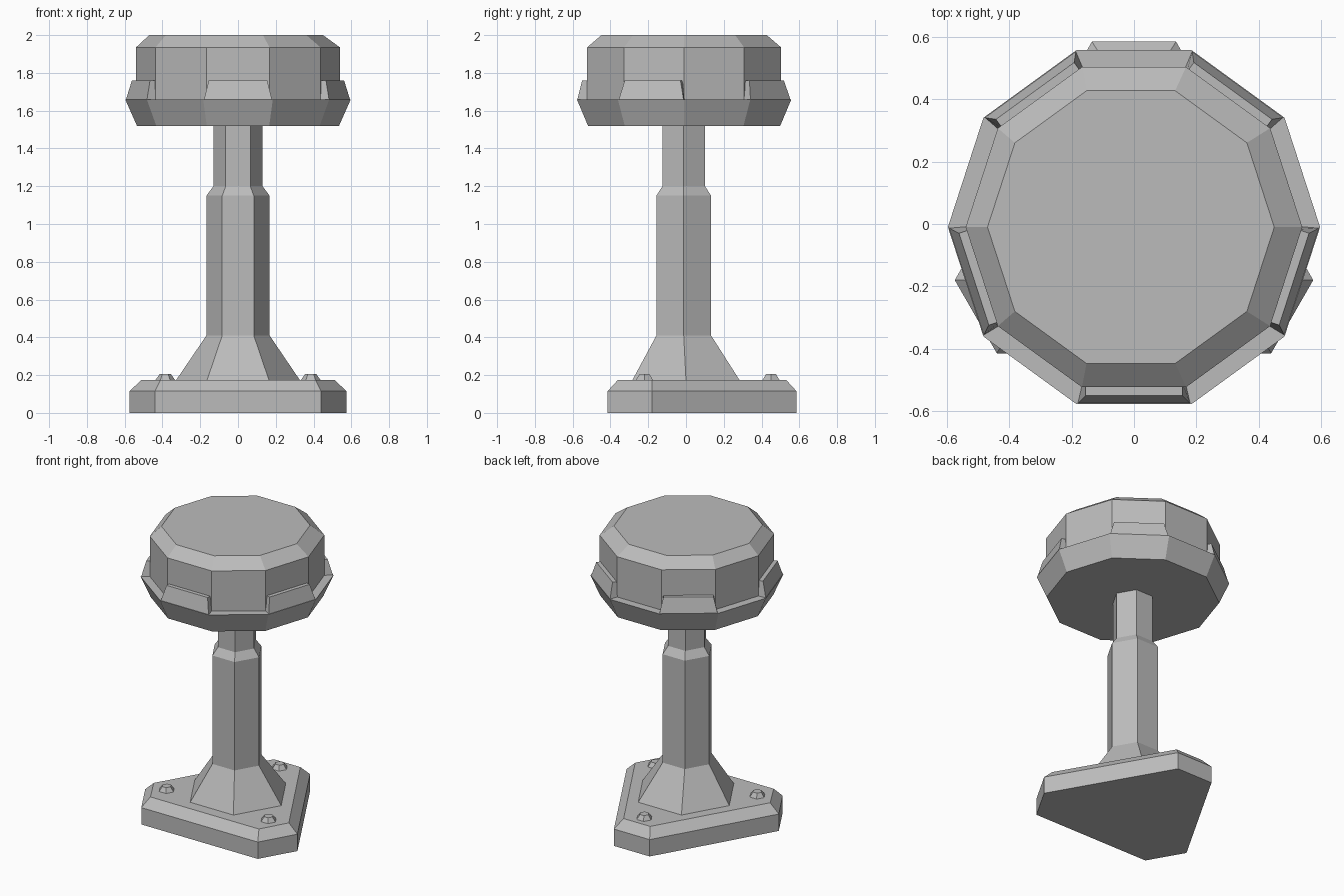
import bpy, bmesh
from math import sin, cos, radians, tau
from mathutils import Matrix

if "Cube" in bpy.data.objects:
    bpy.data.objects.remove(bpy.data.objects["Cube"])

grey = bpy.data.materials.new("plain grey")
grey.use_nodes = True
COLOUR = (0.5, 0.5, 0.5, 1)
grey.diffuse_color = COLOUR
grey.node_tree.nodes["Principled BSDF"].inputs["Base Color"].default_value = COLOUR


def ring(sides, radius, z, cx=0, cy=0):
    return [(cx + radius * cos(tau * i / sides), cy + radius * sin(tau * i / sides), z)
            for i in range(sides)]


def loft(name, rings, matrix=None):
    """Skin a stack of matching rings and cap both ends."""
    bm = bmesh.new()
    loops = [[bm.verts.new(p) for p in r] for r in rings]
    n = len(loops[0])
    for low, high in zip(loops, loops[1:]):
        for i in range(n):
            j = (i + 1) % n
            bm.faces.new((low[i], low[j], high[j], high[i]))
    bm.faces.new(loops[0][::-1])
    bm.faces.new(loops[-1])
    bmesh.ops.recalc_face_normals(bm, faces=bm.faces)
    mesh = bpy.data.meshes.new(name)
    bm.to_mesh(mesh)
    bm.free()
    if matrix:
        mesh.transform(matrix)
    mesh.materials.append(grey)
    obj = bpy.data.objects.new(name, mesh)
    bpy.context.collection.objects.link(obj)
    return obj


def mirrored(half, z):
    """Closed outline from the right-hand half, ordered front to back."""
    return [(x, y, z) for x, y in half] + [(-x, y, z) for x, y in reversed(half)]


# Base plate: triangle with clipped corners and a chamfered top
outer = [(0.44, -0.415), (0.575, -0.18), (0.135, 0.585)]
inner = [(0.41, -0.36), (0.51, -0.18), (0.1, 0.53)]
loft("base_plate", [mirrored(outer, 0), mirrored(outer, 0.115), mirrored(inner, 0.175)])

# Bolts, one in each corner of the plate
for i, (x, y) in enumerate([(-0.385, -0.22), (0.385, -0.22), (0, 0.45)]):
    loft(f"bolt_{i + 1}", [ring(6, 0.055, 0.17, x, y), ring(6, 0.03, 0.205, x, y)])

# Hexagonal post with a flared foot and a narrower neck
loft("post", [ring(6, 0.33, 0.17), ring(6, 0.167, 0.41, 0, -0.012),
              ring(6, 0.167, 1.15, 0, -0.012), ring(6, 0.13, 1.2, 0, -0.012),
              ring(6, 0.13, 1.53, 0, -0.012)])

# Ten-sided head: flaring skirt, flat ledge, upright wall, bevelled crown
HEAD_Y = -0.01
loft("head", [ring(10, 0.535, 1.52, 0, HEAD_Y), ring(10, 0.597, 1.66, 0, HEAD_Y),
              ring(10, 0.54, 1.66, 0, HEAD_Y), ring(10, 0.54, 1.935, 0, HEAD_Y),
              ring(10, 0.46, 2.0, -0.01, HEAD_Y)])

# Sloped tabs standing on the ledge, on every second side
for i in range(5):
    foot = [(-0.18, -0.565, 1.66), (0.18, -0.565, 1.66), (0.165, -0.5, 1.66), (-0.165, -0.5, 1.66)]
    top = [(-0.155, -0.54, 1.76), (0.155, -0.54, 1.76), (0.155, -0.5, 1.76), (-0.155, -0.5, 1.76)]
    turn = Matrix.Translation((0, HEAD_Y, 0)) @ Matrix.Rotation(radians(72 * i), 4, 'Z')
    loft(f"tab_{i + 1}", [foot, top], turn)
